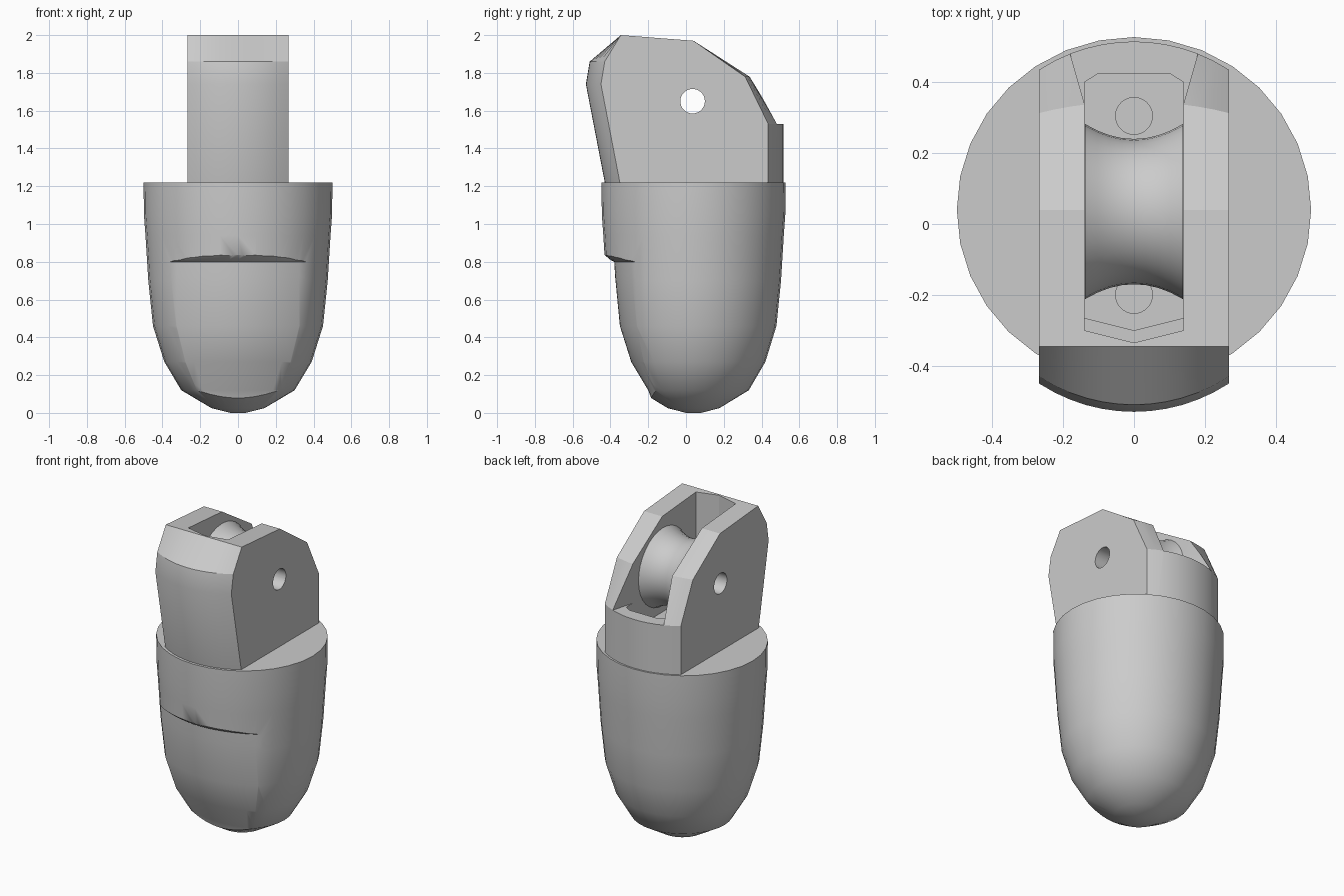
import bpy, bmesh, math
from mathutils import Matrix

if "Cube" in bpy.data.objects:
    bpy.data.objects.remove(bpy.data.objects["Cube"], do_unlink=True)

grey = bpy.data.materials.new("plain_grey")
grey.use_nodes = True
grey.diffuse_color = (0.6, 0.6, 0.6, 1)
grey.node_tree.nodes["Principled BSDF"].inputs["Base Color"].default_value = (0.6, 0.6, 0.6, 1)


def make(name, bm):
    bmesh.ops.recalc_face_normals(bm, faces=bm.faces)
    mesh = bpy.data.meshes.new(name)
    bm.to_mesh(mesh)
    bm.free()
    ob = bpy.data.objects.new(name, mesh)
    bpy.context.collection.objects.link(ob)
    mesh.materials.append(grey)
    return ob


def loft(name, rings, capped=True):
    """Skin a list of closed rings; without caps the last ring joins the first."""
    bm = bmesh.new()
    rows = [[bm.verts.new(p) for p in ring] for ring in rings]
    pairs = list(zip(rows, rows[1:]))
    if capped:
        bm.faces.new(rows[0])
        bm.faces.new(rows[-1])
    else:
        pairs.append((rows[-1], rows[0]))
    for a, b in pairs:
        n = len(a)
        for i in range(n):
            j = (i + 1) % n
            bm.faces.new((a[i], a[j], b[j], b[i]))
    return make(name, bm)


def prism(name, outline, z0, z1):
    return loft(name, [[(x, y, z) for x, y in outline] for z in (z0, z1)])


def rod(name, radius, depth, place, sides=32):
    bm = bmesh.new()
    bmesh.ops.create_cone(bm, cap_ends=True, segments=sides, radius1=radius,
                          radius2=radius, depth=depth, matrix=place)
    return make(name, bm)


def cut(target, cutter):
    cutter.hide_render = True
    mod = target.modifiers.new("cut", "BOOLEAN")
    mod.operation = "DIFFERENCE"
    mod.solver = "EXACT"
    mod.object = cutter
    bpy.context.view_layer.objects.active = target
    bpy.ops.object.modifier_apply(modifier=mod.name)
    bpy.data.objects.remove(cutter, do_unlink=True)


def smooth(ob, degrees):
    bpy.ops.object.select_all(action="DESELECT")
    ob.select_set(True)
    bpy.context.view_layer.objects.active = ob
    bpy.ops.object.shade_smooth_by_angle(angle=math.radians(degrees))


# Bullet-shaped body, turned about a vertical axis
body_profile = [(0.04, 0), (0.14, 0.025), (0.3, 0.12), (0.39, 0.27), (0.45, 0.46),
                (0.475, 0.7), (0.49, 0.94), (0.498, 1.05), (0.5, 1.22)]
SIDES = 32
angles = [2 * math.pi * i / SIDES for i in range(SIDES)]
body = loft("body", [[(r * math.cos(a), 0.04 + 0.975 * r * math.sin(a), z) for a in angles]
                     for r, z in body_profile])

# Shallow front panel with a rounded lip above it
panel_profile = [(-0.465, 0.88), (-0.43, 0.835), (-0.4, 0.81), (-0.38, 0.8), (-0.375, 0.72),
                 (-0.35, 0.46), (-0.29, 0.27), (-0.2, 0.12), (-0.17, 0.04), (-0.17, -0.1)]
stations = [0.37 * i / 8 for i in range(-8, 9)]
cut(body, loft("panel_cutter", [
    [(x, y + 0.11 * (x / 0.36) ** 2, z) for y, z in panel_profile]
    + [(x, -1, -0.1), (x, -1, 0.88)] for x in stations]))
smooth(body, 35)


# Fork head: flat sides, front and back rounded across its width
def head_ring(x):
    f = 0.49 - math.sqrt(0.49 ** 2 - x * x)
    return [(x, y + k * f, z) for y, k, z in (
        (-0.41, 1, 1.1), (-0.43, 1, 1.22), (-0.53, 1, 1.74), (-0.51, 1, 1.86),
        (-0.345, 0, 2), (0.04, 0, 1.97), (0.345, -0.4, 1.78), (0.515, -1, 1.53),
        (0.515, -1, 1.1))]


head = loft("fork_head", [head_ring(0.268 * i / 6) for i in range(-6, 7)])

# Slot: flared and open at the back above the rear wall, closed below it
front_edge = [(-0.14, -0.3), (0, -0.335), (0.14, -0.3)]
cut(head, prism("upper_slot", front_edge + [(0.14, 0.34), (0.18, 0.48), (0.18, 0.7),
                (-0.18, 0.7), (-0.18, 0.48), (-0.14, 0.34)], 1.53, 2.2))
cut(head, prism("lower_slot", [(-0.14, -0.265), (0, -0.3), (0.14, -0.265), (0.14, 0.4),
                (0.1, 0.425), (-0.1, 0.425), (-0.14, 0.4)], 1.36, 1.6))

# Cord holes in the slot floor and the axle hole through the cheeks
for y in (-0.2, 0.305):
    cut(head, rod("cord_hole", 0.052, 0.3, Matrix.Translation((0, y, 1.39))))
AXLE_Y, AXLE_Z, AXLE_R = 0.035, 1.65, 0.065
cut(head, rod("axle_hole", AXLE_R, 1,
              Matrix.Translation((0, AXLE_Y, AXLE_Z)) @ Matrix.Rotation(math.pi / 2, 4, "Y")))
smooth(head, 25)

# Grooved roller with a bore
roller_profile = [(-0.138, AXLE_R)]
for i in range(-4, 5):
    roller_profile.append((0.138 * i / 4, 0.205 + 0.042 * (i / 4) ** 2))
roller_profile.append((0.138, AXLE_R))
roller = loft("roller", [[(x, AXLE_Y + r * math.cos(a), AXLE_Z + r * math.sin(a))
                          for a in angles] for x, r in roller_profile], capped=False)
smooth(roller, 35)
